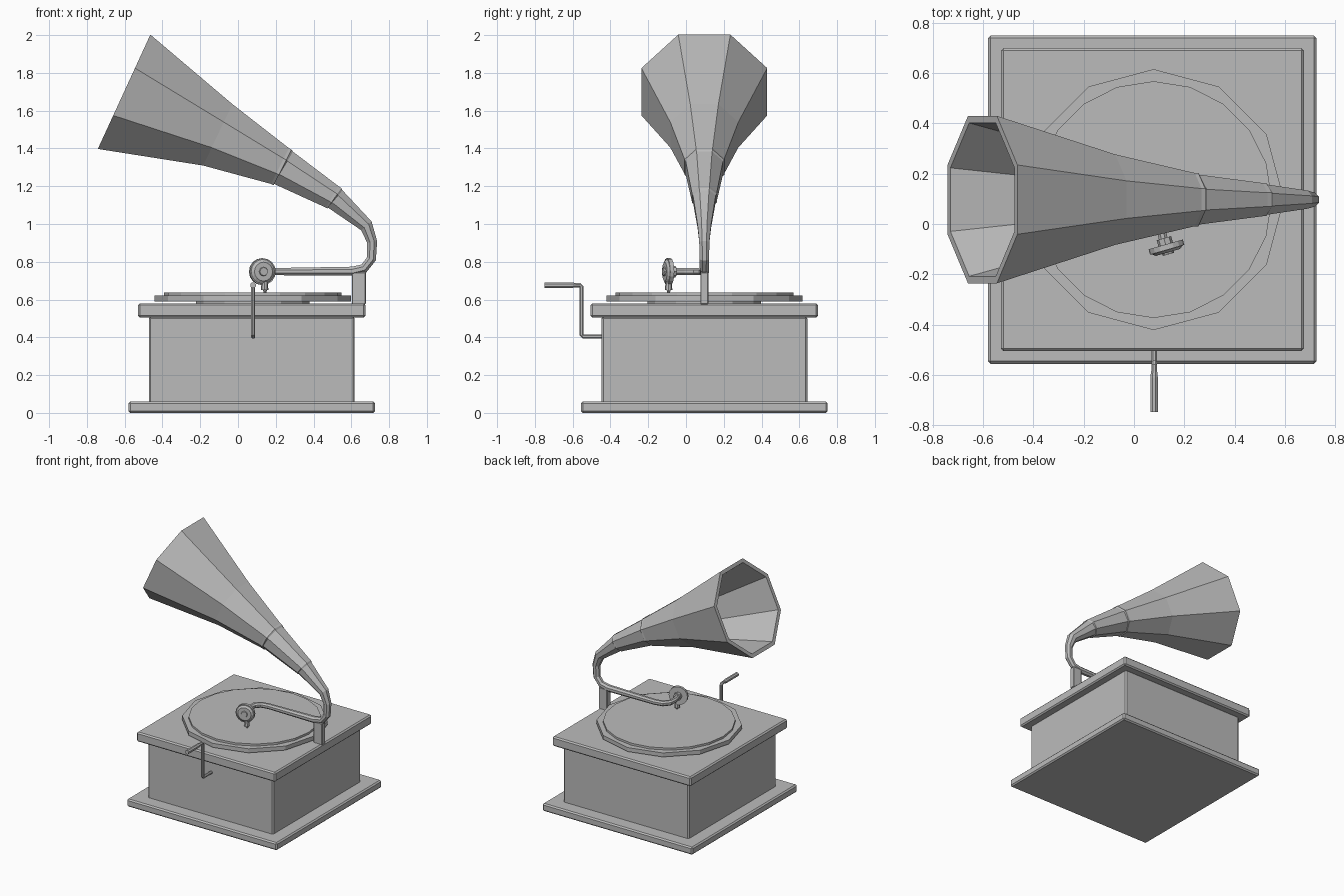
import bpy, bmesh
from math import pi, cos, sin, radians
from mathutils import Vector, Matrix

if "Cube" in bpy.data.objects:
    bpy.data.objects.remove(bpy.data.objects["Cube"], do_unlink=True)

CX, CY = 0.073, 0.097  # centre of the cabinet; the horn lies in the plane y = CY

grey = bpy.data.materials.new("plain grey")
grey.use_nodes = True
grey.diffuse_color = (0.5, 0.5, 0.5, 1)
grey.node_tree.nodes["Principled BSDF"].inputs["Base Color"].default_value = (0.5, 0.5, 0.5, 1)


def finish(name, bm):
    bmesh.ops.recalc_face_normals(bm, faces=bm.faces)
    mesh = bpy.data.meshes.new(name)
    bm.to_mesh(mesh)
    bm.free()
    mesh.materials.append(grey)
    obj = bpy.data.objects.new(name, mesh)
    bpy.context.collection.objects.link(obj)
    return obj


def block(name, size, centre, bevel):
    bm = bmesh.new()
    bmesh.ops.create_cube(bm, size=1)
    bmesh.ops.scale(bm, vec=size, verts=bm.verts)
    bmesh.ops.translate(bm, vec=centre, verts=bm.verts)
    obj = finish(name, bm)
    mod = obj.modifiers.new("soft edges", "BEVEL")
    mod.width = bevel
    mod.segments = 1
    return obj


def disc(name, r1, r2, depth, centre, sides, turn=0.0, axis=(0, 0, 1)):
    bm = bmesh.new()
    bmesh.ops.create_cone(bm, cap_ends=True, segments=sides, radius1=r1, radius2=r2, depth=depth)
    tilt = Vector(axis).to_track_quat("Z", "Y").to_matrix().to_4x4()
    bm.transform(Matrix.Translation(centre) @ tilt @ Matrix.Rotation(turn, 4, "Z"))
    return finish(name, bm)


def sweep(name, stations, side, sides=8, lining=()):
    """Loft polygon rings along (point, apothem) stations; lining adds inner rings at the start."""
    points = [Vector(p) for p, _ in stations]
    last = len(points) - 1
    side = Vector(side)
    rings = []
    frames = []
    for i in range(last + 1):
        t = (points[min(i + 1, last)] - points[max(i - 1, 0)]).normalized()
        side = (side - t * side.dot(t)).normalized()
        frames.append((points[i], side.copy(), t.cross(side), stations[i][1]))
    # inner rings reuse the frames of the first stations, deepest first
    inner = [(*frames[i][:3], r) for i, r in lining]
    bm = bmesh.new()
    for p, u, v, apothem in inner[::-1] + frames:
        r = apothem / cos(pi / sides)
        ring = []
        for k in range(sides):
            a = 2 * pi * (k + 0.5) / sides
            ring.append(bm.verts.new(p + u * r * cos(a) + v * r * sin(a)))
        rings.append(ring)
    for a, b in zip(rings, rings[1:]):
        for k in range(sides):
            n = (k + 1) % sides
            bm.faces.new((a[k], a[n], b[n], b[k]))
    bm.faces.new(rings[0])
    bm.faces.new(rings[-1])
    return finish(name, bm)


# Cabinet
block("plinth", (1.306, 1.306, 0.06), (CX, CY, 0.03), 0.01)
block("cabinet_body", (1.09, 1.09, 0.46), (CX, CY, 0.28), 0.01)
block("cabinet_lid", (1.205, 1.205, 0.075), (CX, CY, 0.5425), 0.01)

# Turntable
disc("platter_spacer", 0.3, 0.3, 0.03, (0.078, CY, 0.585), 12)
disc("platter", 0.519, 0.519, 0.032, (0.078, CY, 0.605), 12)
disc("record", 0.471, 0.471, 0.018, (0.078, CY, 0.628), 20)

# Post carrying the horn
block("horn_post", (0.075, 0.042, 0.17), (0.64, CY, 0.66), 0.004)


def mid(x, z):
    return (x, CY, z)


# Flared horn, its two collars and the curved neck
sweep("horn", [
    (mid(-0.603, 1.70), 0.333), (mid(-0.107, 1.472), 0.18),
    (mid(0.222, 1.307), 0.106), (mid(0.236, 1.3), 0.106),
    (mid(0.24, 1.298), 0.099), (mid(0.498, 1.144), 0.066),
    (mid(0.51, 1.136), 0.066), (mid(0.514, 1.133), 0.06),
    (mid(0.68, 0.99), 0.036), (mid(0.71, 0.905), 0.027),
    (mid(0.706, 0.815), 0.025), (mid(0.667, 0.765), 0.024),
    (mid(0.605, 0.75), 0.024)], (0, 1, 0),
    lining=[(0, 0.305), (1, 0.16), (2, 0.088), (5, 0.05)])

# Tone arm hooking forward to the sound box
sweep("tone_arm", [
    (mid(0.61, 0.75), 0.024), (mid(0.2, 0.748), 0.019),
    ((0.14, 0.085, 0.748), 0.019), ((0.107, 0.045, 0.748), 0.019),
    ((0.105, -0.01, 0.748), 0.019), ((0.12, -0.075, 0.748), 0.017)], (0, 1, 0))

# Sound box: tilted disc with hub, backing and needle
axis = Vector((sin(radians(16)), -cos(radians(16)), 0))
box = Vector((0.129, -0.092, 0.748))
disc("sound_box", 0.071, 0.071, 0.022, box, 16, axis=axis)
disc("sound_box_front", 0.066, 0.05, 0.012, box + axis * 0.016, 16, axis=axis)
disc("sound_box_hub", 0.026, 0.022, 0.012, box + axis * 0.024, 8, axis=axis)
disc("sound_box_backing", 0.03, 0.03, 0.03, box - axis * 0.022, 8, axis=axis)
disc("needle_holder", 0.02, 0.016, 0.045, box + Vector((0.012, 0, -0.075)), 8)
disc("needle", 0.006, 0.014, 0.03, box + Vector((0.014, 0, -0.1)), 8)

# Winding crank
crank = [(-0.44, 0.404), (-0.545, 0.404), (-0.553, 0.412), (-0.553, 0.668),
         (-0.561, 0.676), (-0.6, 0.676)]
sweep("crank", [((0.08, y, z), 0.011) for y, z in crank], (1, 0, 0))
sweep("crank_handle", [((0.08, -0.585, 0.676), 0.012), ((0.08, -0.61, 0.676), 0.015),
                       ((0.08, -0.748, 0.676), 0.015)], (1, 0, 0))
